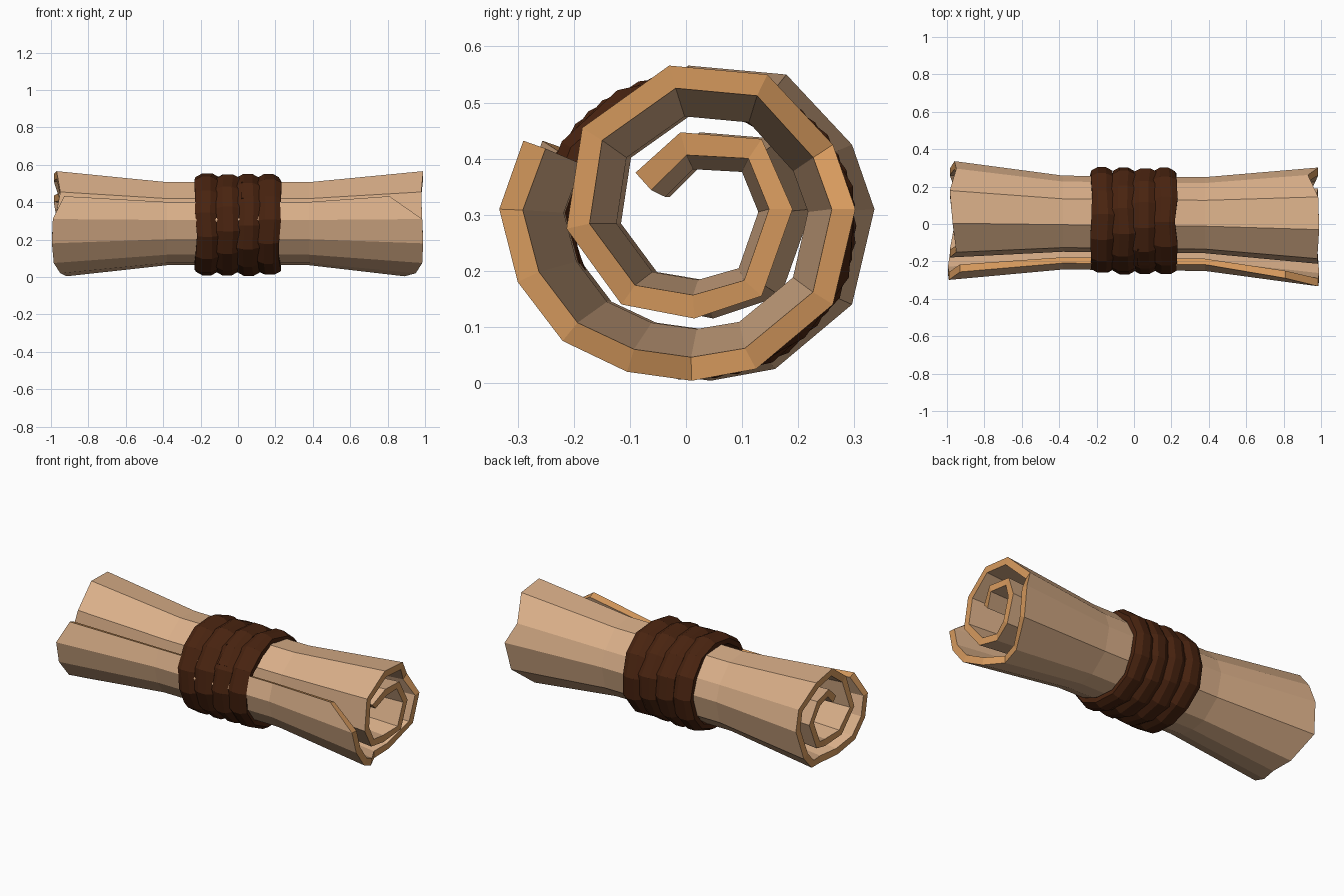
import bpy, bmesh, math, random
from mathutils import Vector

if "Cube" in bpy.data.objects:
    bpy.data.objects.remove(bpy.data.objects["Cube"])

random.seed(4)


def material(name, rgb):
    m = bpy.data.materials.new(name)
    m.diffuse_color = (*rgb, 1)
    m.use_nodes = True
    m.node_tree.nodes["Principled BSDF"].inputs["Base Color"].default_value = m.diffuse_color
    return m


PAPER = material("tan paper", (0.70, 0.43, 0.25))
EDGE = material("orange paper edge", (0.67, 0.32, 0.11))
ROPE = material("dark brown cord", (0.066, 0.017, 0.005))


def finish(name, bm, mats):
    bmesh.ops.recalc_face_normals(bm, faces=bm.faces)
    me = bpy.data.meshes.new(name)
    bm.to_mesh(me)
    bm.free()
    for m in mats:
        me.materials.append(m)
    ob = bpy.data.objects.new(name, me)
    bpy.context.collection.objects.link(ob)
    return ob


# Rolled sheet: outer face of the spiral (y, z), from loose edge to core
SPIRAL = [(-.29, .432), (-.333, .31), (-.30, .18), (-.22, .075), (-.105, .02),
          (.01, .004), (.125, .025), (.262, .14), (.302, .31), (.262, .425),
          (.145, .55), (-.03, .566), (-.185, .455), (-.213, .275), (-.115, .14),
          (.015, .115), (.135, .155), (.19, .31), (.135, .435), (-.01, .447),
          (-.09, .375)]
# Torn ends: x of each spiral point at the right and left end
RIGHT = [.81, .985, .99, .985, .95, .89, .91, .97, .985, .93, .985,
         .99, .98, .985, .96, .95, .98, .985, .97, .98, .95]
LEFT = [-.93, -.99, -.995, -.985, -.95, -.915, -.94, -.985, -.96, -.95, -.985,
        -.97, -.95, -.985, -.97, -.95, -.98, -.97, -.985, -.96, -.95]
THICK = 0.042


def inner_side(pts):
    out = []
    for i, p in enumerate(pts):
        a, b = Vector(pts[max(i - 1, 0)]), Vector(pts[min(i + 1, len(pts) - 1)])
        d = (b - a).normalized()
        out.append((p[0] - d.y * THICK, p[1] + d.x * THICK))
    return out


def build_sheet():
    bm = bmesh.new()
    n = len(SPIRAL)
    # each station: x of every point, scale about the axis, y shift
    stations = [(LEFT, 1, .034), ([-.38] * n, .79, .02),
                ([.38] * n, .79, .012), (RIGHT, 1, 0)]
    sides = []
    for prof in (SPIRAL, inner_side(SPIRAL)):
        sides.append([[bm.verts.new((xs[i], y * s + dy, .286 + (z - .286) * s))
                       for i, (y, z) in enumerate(prof)] for xs, s, dy in stations])

    def quad(a, b, c, d, mat):
        bm.faces.new((a, b, c, d)).material_index = mat

    o, k = sides
    for j in range(3):
        for i in range(n - 1):
            for g in sides:
                quad(g[j][i], g[j][i + 1], g[j + 1][i + 1], g[j + 1][i], 0)
        for i in (0, n - 1):                       # long loose edges
            quad(o[j][i], o[j + 1][i], k[j + 1][i], k[j][i], 1)
    for j in (0, 3):                               # torn ends
        for i in range(n - 1):
            quad(o[j][i], o[j][i + 1], k[j][i + 1], k[j][i], 1)
    return finish("rolled_sheet", bm, [PAPER, EDGE])


def build_coil(name, x0, phase):
    bm = bmesh.new()
    N, M = 13, 8
    rings = []
    for i in range(N):
        a = 2 * math.pi * i / N + phase
        w = random.uniform(.92, 1.08)
        dx = random.uniform(-.006, .006)
        ring = []
        for j in range(M):
            t = 2 * math.pi * (j + .5) / M
            r = .036 * w * math.cos(t)
            ring.append(bm.verts.new((x0 + dx + .064 * w * math.sin(t),
                                      .018 + (.254 + r) * math.cos(a),
                                      .28 + (.241 + r) * math.sin(a))))
        rings.append(ring)
    for i in range(N):
        p, q = rings[i], rings[(i + 1) % N]
        for j in range(M):
            bm.faces.new((p[j], p[(j + 1) % M], q[(j + 1) % M], q[j]))
    return finish(name, bm, [ROPE])


build_sheet()

# Four turns of cord around the waist
for c, x in enumerate((-.168, -.056, .056, .166)):
    build_coil(f"cord_turn_{c + 1}", x, c * .37)

# Tucked cord end on the upper front
bm = bmesh.new()
bmesh.ops.create_cube(bm, size=1)
for v in bm.verts:
    v.co.x *= .06
    v.co.y *= .12
    v.co.z *= .04
end = finish("cord_end", bm, [ROPE])
end.location = (.05, -.165, .452)
end.rotation_euler = (math.radians(45), 0, 0)
